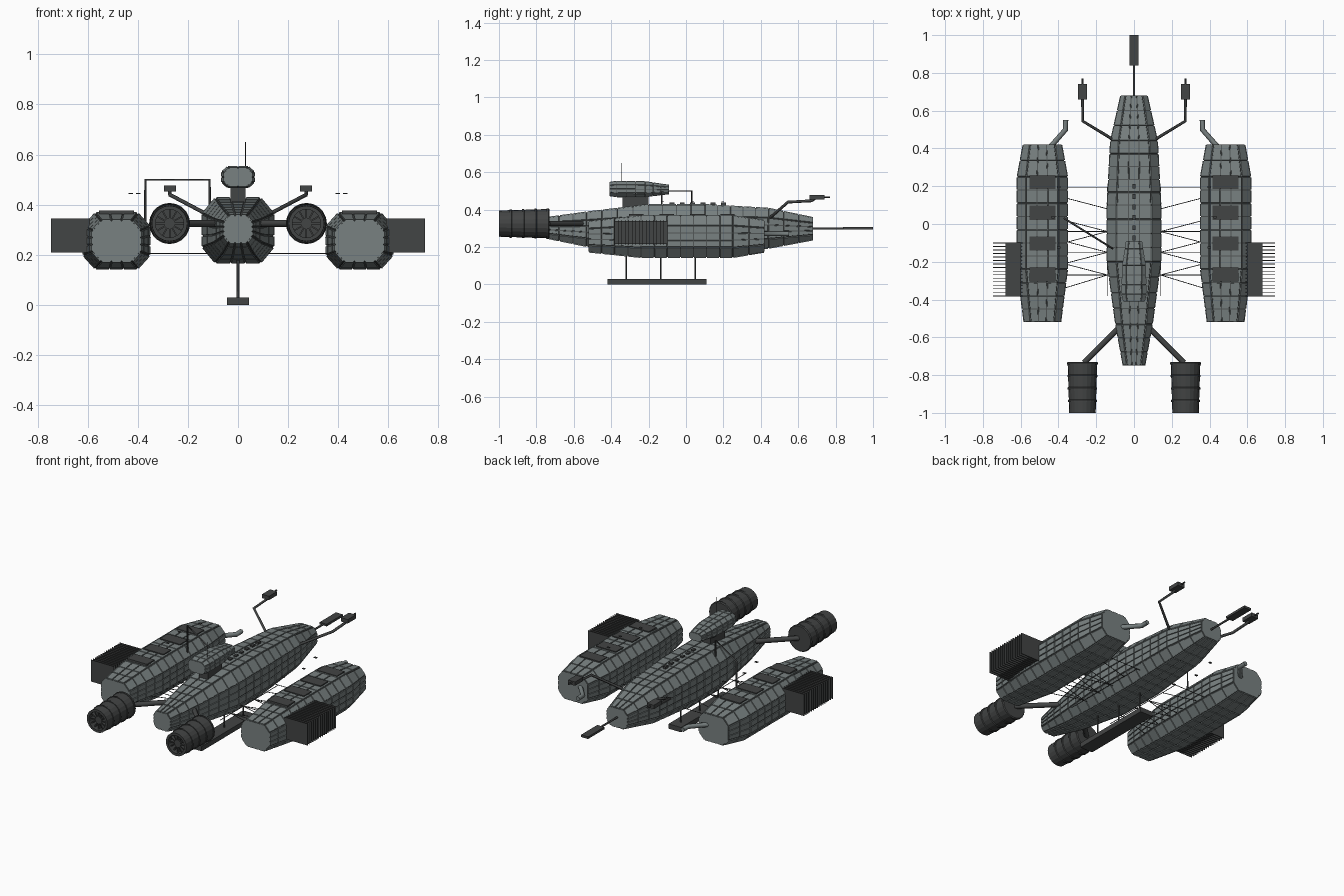
import bpy, bmesh, math
from mathutils import Vector

cube = bpy.data.objects.get("Cube")
if cube:
    bpy.data.objects.remove(cube, do_unlink=True)


def material(name, rgb):
    m = bpy.data.materials.new(name)
    m.use_nodes = True
    m.diffuse_color = (*rgb, 1)
    m.node_tree.nodes["Principled BSDF"].inputs["Base Color"].default_value = (*rgb, 1)
    return m


HULL = material("hull grey", (0.19, 0.22, 0.22))
DARK = material("dark metal", (0.055, 0.058, 0.058))
SEAM = material("panel seam", (0.085, 0.095, 0.095))


def finish(name, bm, *mats):
    bmesh.ops.recalc_face_normals(bm, faces=bm.faces)
    me = bpy.data.meshes.new(name)
    bm.to_mesh(me)
    bm.free()
    for m in mats:
        me.materials.append(m)
    ob = bpy.data.objects.new(name, me)
    bpy.context.collection.objects.link(ob)
    return ob


def boxes(name, items, mat):
    """Joined boxes, each given as (low corner, high corner)."""
    bm = bmesh.new()
    for lo, hi in items:
        lo, hi = Vector(lo), Vector(hi)
        vs = bmesh.ops.create_cube(bm, size=1)["verts"]
        for v in vs:
            v.co = (lo + hi) / 2 + Vector(a * b for a, b in zip(v.co, hi - lo))
    return finish(name, bm, mat)


def pipe(name, paths, radius, mat):
    """Tubes that follow point lists."""
    cu = bpy.data.curves.new(name, "CURVE")
    cu.dimensions = "3D"
    cu.bevel_depth = radius
    cu.bevel_resolution = 1
    cu.use_fill_caps = True
    for path in paths:
        sp = cu.splines.new("POLY")
        sp.points.add(len(path) - 1)
        for p, co in zip(sp.points, path):
            p.co = (*co, 1)
    cu.materials.append(mat)
    ob = bpy.data.objects.new(name, cu)
    bpy.context.collection.objects.link(ob)
    return ob


def panelled_hull(name, stations, cx, step, split, gap=0.0035, lift=0.005):
    """Chamfered loft along y with raised plating; stations are (y, half width, low z, high z)."""
    rows = []
    for a, b in zip(stations, stations[1:]):
        n = max(1, round((b[0] - a[0]) / step))
        rows += [[p + (q - p) * i / n for p, q in zip(a, b)] for i in range(n)]
    rows.append(stations[-1])
    bm = bmesh.new()
    rings = []
    for y, w, lo, hi in rows:
        c, d = w * 0.36, (hi - lo) * 0.24
        corners = [(w - c, hi), (w, hi - d), (w, lo + d), (w - c, lo),
                   (c - w, lo), (-w, lo + d), (-w, hi - d), (c - w, hi)]
        ring = []
        for i in range(8):
            p, q = Vector(corners[i]), Vector(corners[(i + 1) % 8])
            n = split if i % 2 else 1
            for k in range(n):
                x, z = p.lerp(q, k / n)
                ring.append(bm.verts.new((cx + x, y, z)))
        rings.append(ring)
    n = len(rings[0])
    tiles = [bm.faces.new((r[j], r[(j + 1) % n], s[(j + 1) % n], s[j]))
             for r, s in zip(rings, rings[1:]) for j in range(n)]
    bm.faces.new(rings[0])
    bm.faces.new(rings[-1])
    bmesh.ops.recalc_face_normals(bm, faces=bm.faces)
    seams = bmesh.ops.inset_individual(bm, faces=tiles, thickness=gap)["faces"]
    for f in seams:
        f.material_index = 1
    bmesh.ops.inset_individual(bm, faces=tiles, thickness=0.001, depth=lift)
    return finish(name, bm, HULL, SEAM)


# Main hull and the bridge above it
panelled_hull("main_hull", [(-0.75, 0.055, 0.25, 0.355), (-0.53, 0.095, 0.205, 0.385),
                            (-0.2, 0.14, 0.17, 0.425), (0.1, 0.14, 0.17, 0.425),
                            (0.44, 0.122, 0.195, 0.405), (0.68, 0.068, 0.24, 0.355)], 0, 0.075, 3)
panelled_hull("bridge", [(-0.41, 0.055, 0.475, 0.545), (-0.37, 0.064, 0.469, 0.551),
                         (-0.22, 0.06, 0.469, 0.549), (-0.09, 0.04, 0.485, 0.53)],
              0, 0.045, 2, 0.002, 0.003)
boxes("bridge_mount", [((-0.03, -0.34, 0.4), (0.03, -0.2, 0.48))], DARK)
pipe("bridge_antenna", [[(0.03, -0.345, 0.54), (0.03, -0.345, 0.65)]], 0.0015, DARK)

# Spine hatches and a crossing conduit
boxes("spine_hatches", [((-0.009, y - 0.013, 0.42), (0.009, y + 0.013, 0.438))
                        for y in [0.2 - 0.055 * i for i in range(6)]], DARK)
pipe("conduit", [[(-0.37, 0.03, 0.3), (-0.37, 0.03, 0.5), (-0.113, -0.13, 0.5),
                  (-0.113, -0.13, 0.4)]], 0.005, DARK)

# Underslung keel on three struts
boxes("keel", [((-0.043, -0.42, 0), (0.043, 0.11, 0.03))], DARK)
pipe("keel_struts", [[(0, y, 0.02), (0, y, 0.19)] for y in (-0.32, -0.135, 0.05)], 0.005, DARK)

# Tail probe
pipe("tail_rod", [[(0, 0.67, 0.3), (0, 0.86, 0.3)]], 0.006, DARK)
boxes("tail_probe", [((-0.024, 0.84, 0.293), (0.024, 1, 0.307))], DARK)


def engine(name, cx, cz):
    """Ribbed tapering barrel with an open, bladed mouth."""
    profile = [(-0.9, 0.022), (-0.985, 0.022), (-0.985, 0.0), None,
               (-0.93, 0.0), (-0.93, 0.056), (-1.0, 0.056), (-1.0, 0.071)]
    ribs = 4
    for i in range(ribs):
        y, r = -0.995 + i * 0.066, 0.07 + i * 0.002
        profile += [(y, r), (y + 0.052, r + 0.002), (y + 0.052, r + 0.006), (y + 0.062, r + 0.006)]
    profile += [(-0.73, 0.077), (-0.73, 0.0)]
    bm = bmesh.new()
    sides = 20
    prev = None
    for p in profile:
        ring = None
        if p:
            ring = [bm.verts.new((cx + p[1] * math.cos(a), p[0], cz + p[1] * math.sin(a)))
                    for a in (math.tau * k / sides for k in range(sides))]
        if prev and ring:
            for k in range(sides):
                j = (k + 1) % sides
                bm.faces.new((prev[k], prev[j], ring[j], ring[k]))
        prev = ring
    bmesh.ops.remove_doubles(bm, verts=bm.verts, dist=0.0001)
    # Radial blades
    for k in range(12):
        a = math.tau * k / 12
        u, v = Vector((math.cos(a), 0, math.sin(a))), Vector((-math.sin(a), 0, math.cos(a)))
        for cube_v in bmesh.ops.create_cube(bm, size=1)["verts"]:
            c = cube_v.co.copy()
            cube_v.co = (Vector((cx, -0.96 + c.y * 0.05, cz))
                         + u * (0.038 + c.x * 0.04) + v * c.z * 0.006)
    return finish(name, bm, DARK)


for side, s in (("left", 1), ("right", -1)):
    def mx(*pts):
        return [(s * x, y, z) for x, y, z in pts]

    # Side pod with roof plates and a rear spout
    panelled_hull(side + "_pod", [(-0.52, 0.095, 0.175, 0.335), (-0.24, 0.131, 0.146, 0.365),
                                  (0.25, 0.131, 0.146, 0.365), (0.42, 0.1, 0.175, 0.34)],
                  s * 0.485, 0.07, 3)
    boxes(side + "_roof_plates", [mx((0.416, y - 0.038, 0.36), (0.554, y + 0.038, 0.376))
                                  for y in (0.222, 0.06, -0.103, -0.266)], DARK)
    pipe(side + "_pod_spout", [mx((0.45, 0.4, 0.27), (0.362, 0.5, 0.27), (0.362, 0.55, 0.27))],
         0.014, HULL)
    boxes(side + "_marker_plates", [mx((x, y, 0.443), (x + 0.018, y + 0.012, 0.447))
                                    for x, y in ((0.39, 0.19), (0.42, 0.03), (0.39, -0.13))], DARK)

    # Radiator block with thin fins
    boxes(side + "_radiator_core", [mx((0.6, -0.38, 0.215), (0.68, -0.1, 0.34))], DARK)
    boxes(side + "_radiator_fins", [mx((0.59, y - 0.002, 0.21), (0.747, y + 0.002, 0.345))
                                    for y in [-0.1 - 0.0187 * i for i in range(16)]], DARK)

    # Engine on a diagonal arm
    engine(side + "_engine", s * 0.273, 0.325)
    pipe(side + "_engine_arm", [mx((0.06, -0.53, 0.325), (0.265, -0.735, 0.325))], 0.015, DARK)

    # Rear sensor boom
    pipe(side + "_boom", [mx((0.1, 0.44, 0.35), (0.14, 0.465, 0.37), (0.272, 0.545, 0.44),
                             (0.272, 0.67, 0.447), (0.272, 0.69, 0.46))], 0.008, DARK)
    pipe(side + "_boom_tip", [mx((0.272, 0.72, 0.467), (0.272, 0.77, 0.467))], 0.005, DARK)
    boxes(side + "_boom_sensor", [mx((0.248, 0.66, 0.453), (0.296, 0.74, 0.477))], DARK)

    # Rigging between hull and pod
    z = 0.205
    wires = [mx((0.12, y, z), (0.38, y, z)) for y in (0.195, -0.04, -0.15, -0.27)]
    wires += [mx((0.14, a, z), (0.37, b, z)) for a, b in
              ((0.08, 0.14), (-0.04, 0.02), (-0.04, -0.1), (-0.15, -0.09),
               (-0.15, -0.21), (-0.27, -0.21), (-0.27, -0.34))]
    wires.append(mx((0.142, -0.38, z), (0.142, 0.195, z)))
    pipe(side + "_rigging", wires, 0.002, DARK)
